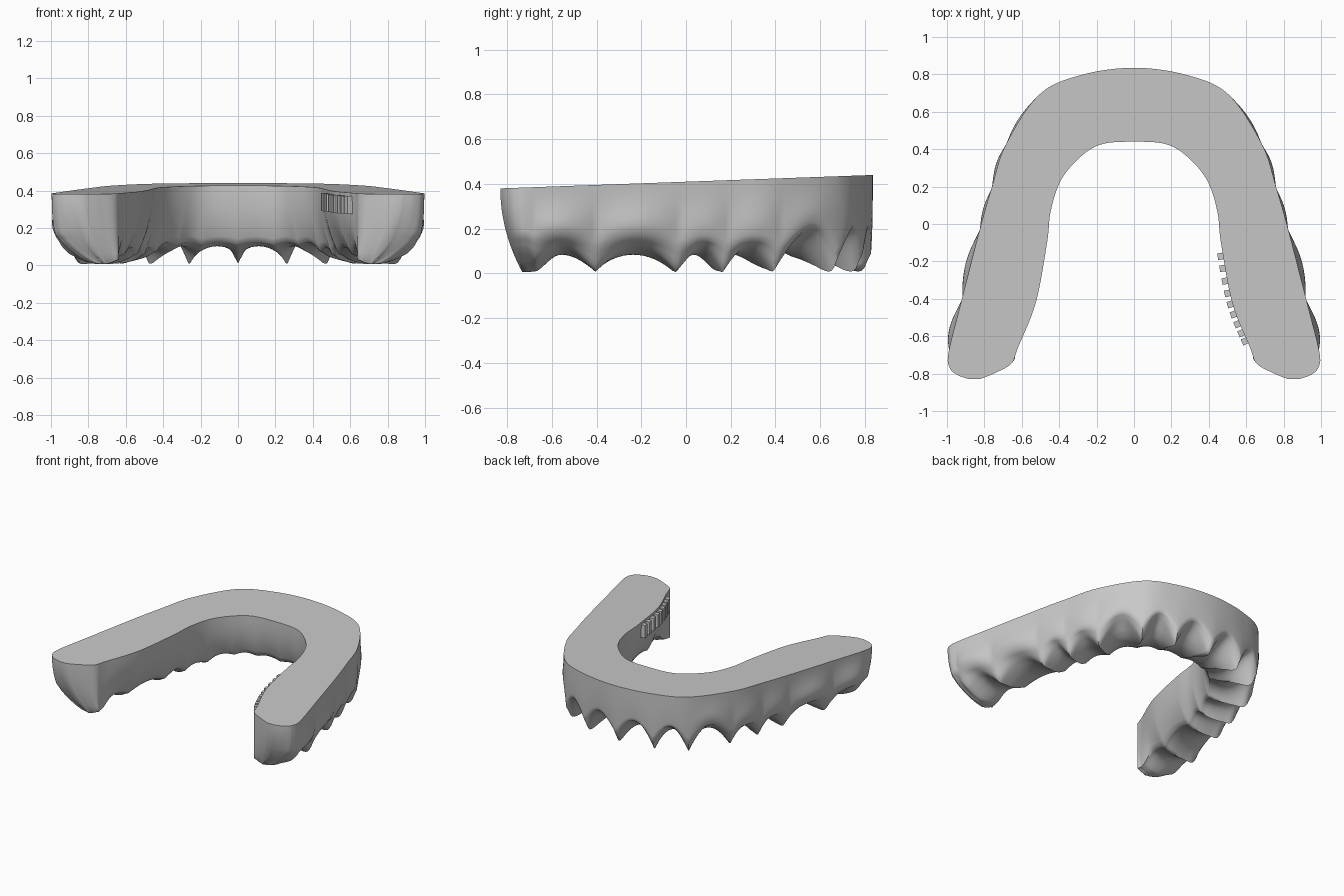
import bpy, bmesh, math
from mathutils import Vector, Matrix

cube = bpy.data.objects.get("Cube")
if cube:
    bpy.data.objects.remove(cube, do_unlink=True)

grey = bpy.data.materials.new("plaster grey")
grey.use_nodes = True
grey.diffuse_color = (0.58, 0.58, 0.58, 1)
grey.node_tree.nodes["Principled BSDF"].inputs["Base Color"].default_value = (0.58, 0.58, 0.58, 1)

# Half arch outline: a station at each gap between teeth, then the rounded heel
OUTER = [(0, .835), (.28, .797), (.505, .693), (.685, .425), (.762, .19), (.825, -.03),
         (.92, -.40), (.99, -.68), (.987, -.765), (.945, -.807), (.88, -.83)]
INNER = [(0, .44), (.17, .427), (.285, .36), (.39, .235), (.445, .07), (.465, -.10),
         (.525, -.42), (.62, -.66), (.655, -.745), (.74, -.795), (.82, -.828)]
LAST_GAP, END = 7, 10

# Underside heights from the outer rim to the inner rim
ACROSS = [0, .1, .2, .4, .6, .8, 1]
FRONT_RIDGE = [.09, .02, .01, .035, .06, .08, .11]
FRONT_SCOOP = [.21, .19, .17, .13, .105, .105, .125]
BACK_RIDGE = [.12, .05, .01, .01, .015, .03, .06]
BACK_SCOOP = [.145, .13, .115, .095, .085, .085, .095]
HEEL = [.17, .125, .09, .04, .01, .01, .03]


def spline(a, b, c, d, t):
    return b + (c - a) * (t / 2) + (a * 2 - b * 5 + c * 4 - d) * (t * t / 2) \
        + (b * 3 - a - c * 3 + d) * (t ** 3 / 2)


def outline(points, t):
    pts = [Vector(p) for p in points]
    i = min(int(t), END - 1)
    before = pts[i - 1] if i else Vector((-pts[1].x, pts[1].y))
    return spline(before, pts[i], pts[i + 1], pts[min(i + 2, END)], t - i)


def height(row, f):
    i = max(k for k in range(len(ACROSS) - 1) if ACROSS[k] <= f)
    s = (f - ACROSS[i]) / (ACROSS[i + 1] - ACROSS[i])
    return spline(row[max(i - 1, 0)], row[i], row[i + 1], row[min(i + 2, 6)], s)


def ramp(t, lo, hi):
    s = min(max((t - lo) / (hi - lo), 0), 1)
    return s * s * (3 - 2 * s)


def mix(a, b, s):
    return a + (b - a) * s


def top_height(y):
    return .41 + .036 * y


def underside(t, f, scoop):
    back, heel = ramp(t, 2.3, 3.5), ramp(t, 6.5, 7.3)
    ridge = mix(height(FRONT_RIDGE, f), height(BACK_RIDGE, f), back)
    hollow = mix(height(FRONT_SCOOP, f), height(BACK_SCOOP, f), back)
    return mix(mix(ridge, hollow, scoop), height(HEEL, f), heel)


def section(t):
    """One cross-section: outer wall, underside, inner wall."""
    o, n = outline(OUTER, t), outline(INNER, t)
    scoop = abs(math.sin(math.pi * t)) if t < LAST_GAP else 0
    rim_in = mix(mix(.86, .79, ramp(t, 3, 5)), .95, ramp(t, 6, 7.2))
    rim_out = mix(.02, .04, ramp(t, 5, 7))
    bulge = -.04 * scoop * (ramp(t, 1.5, 3) + ramp(t, 4.5, 5.5))
    walls, floor = 10, 22
    samples = []
    for k in range(walls):
        s = k / walls
        samples.append((rim_out * s ** 3 + bulge * math.sin(math.pi * s ** 2.2), 0, s))
    for k in range(floor + 1):
        f = k / floor
        samples.append((mix(rim_out, rim_in, f), f, 1))
    for k in range(walls - 1, -1, -1):
        s = k / walls
        samples.append((mix(1, rim_in, s ** 2.5), 1, s))
    taper = ramp(t, 6.8, END)
    ring = []
    for across, f, drop in samples:
        p = o.lerp(n, across)
        top = top_height(p.y)
        z = mix(top, underside(t, f, scoop), drop)
        depth = ((top - z) / top) ** 2 * taper
        ring.append((p.x - .13 * depth, p.y + .1 * depth, z))
    return ring


def finish(name, bm, smooth):
    bmesh.ops.recalc_face_normals(bm, faces=bm.faces)
    mesh = bpy.data.meshes.new(name)
    bm.to_mesh(mesh)
    bm.free()
    mesh.materials.append(grey)
    ob = bpy.data.objects.new(name, mesh)
    bpy.context.collection.objects.link(ob)
    if smooth:
        bpy.ops.object.select_all(action='DESELECT')
        ob.select_set(True)
        bpy.context.view_layer.objects.active = ob
        bpy.ops.object.shade_smooth_by_angle(angle=math.radians(65))
    return ob


# Arch body: half lofted along the outline, then mirrored
bm = bmesh.new()
STEPS = 16
rings = [[bm.verts.new(p) for p in section(k / STEPS)] for k in range(END * STEPS + 1)]
for a, b in zip(rings, rings[1:]):
    for k in range(len(a)):
        j = (k + 1) % len(a)
        bm.faces.new((a[k], a[j], b[j], b[k]))

# Heel face: strips joining the outer and inner halves of the last ring
last = rings[-1]
half = len(last) // 2
for k in range(half - 1):
    bm.faces.new((last[k], last[k + 1], last[-2 - k], last[-1 - k]))
bm.faces.new((last[half - 1], last[half], last[half + 1]))
arch = finish("gum_arch", bm, True)
mirror = arch.modifiers.new("mirror", 'MIRROR')
mirror.merge_threshold = .001

# Row of plain raised slats on the inner wall of the left side
bm = bmesh.new()
COUNT = 9
for k in range(COUNT):
    t = mix(5.25, 6.8, k / (COUNT - 1))
    p = outline(INNER, t)
    along = outline(INNER, t + .05) - outline(INNER, t - .05)
    place = Matrix.Translation((p.x - .004, p.y, top_height(p.y) - .065)) \
        @ Matrix.Rotation(math.atan2(along.y, along.x), 4, 'Z') \
        @ Matrix.Diagonal((.035, .05, .095, 1))
    bmesh.ops.create_cube(bm, size=1, matrix=place)
finish("inner_slats", bm, False)
